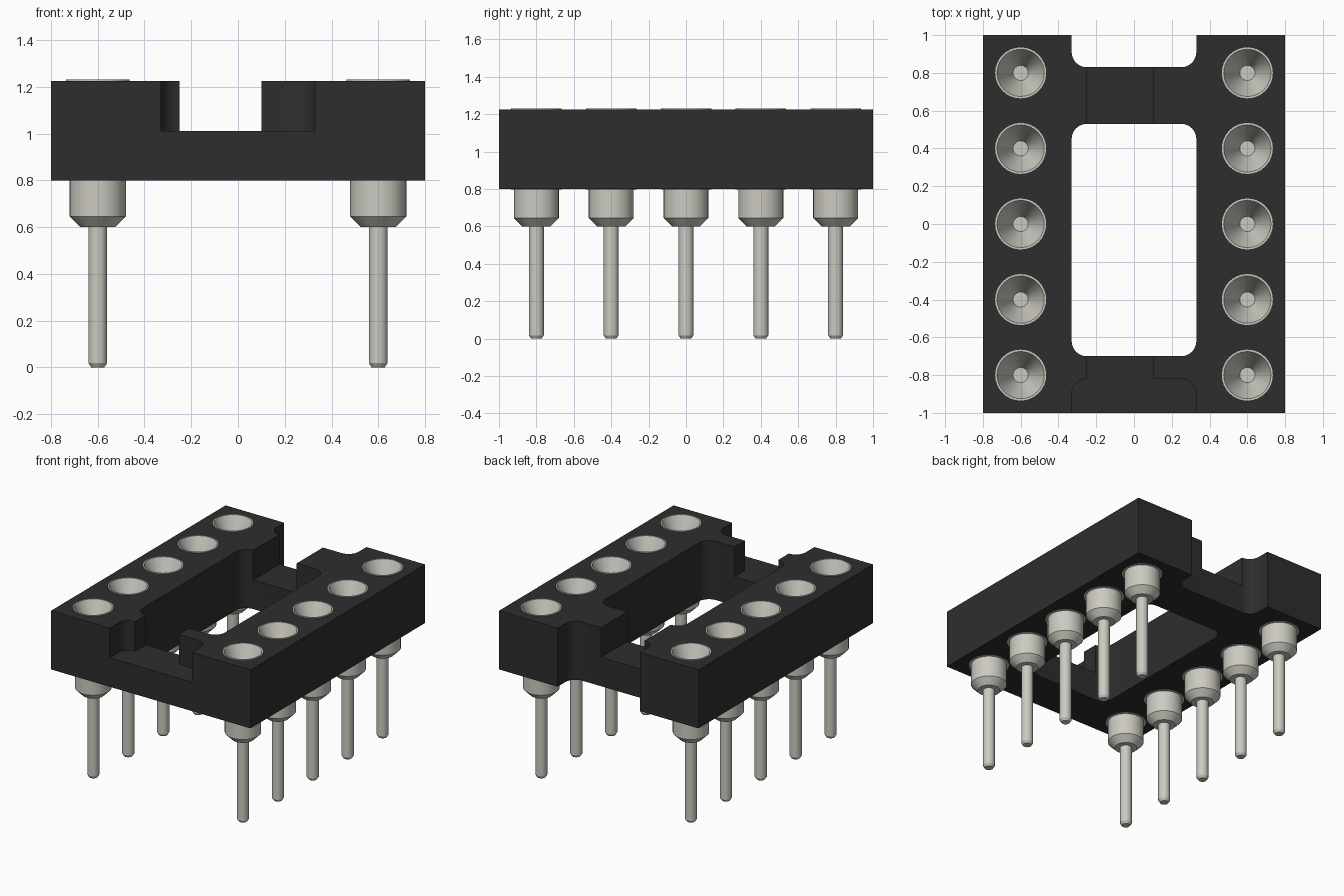
import bpy, bmesh, math
from mathutils import Matrix

cube = bpy.data.objects.get("Cube")
if cube:
    bpy.data.objects.remove(cube, do_unlink=True)


def material(name, rgb):
    mat = bpy.data.materials.new(name)
    mat.use_nodes = True
    mat.diffuse_color = (*rgb, 1)
    mat.node_tree.nodes["Principled BSDF"].inputs["Base Color"].default_value = (*rgb, 1)
    return mat


black = material("black plastic", (0.027, 0.027, 0.027))
metal = material("pale tin metal", (0.60, 0.59, 0.53))


def add_object(name, bm, mat=None):
    bmesh.ops.recalc_face_normals(bm, faces=bm.faces)
    mesh = bpy.data.meshes.new(name)
    bm.to_mesh(mesh)
    bm.free()
    if mat:
        mesh.materials.append(mat)
    obj = bpy.data.objects.new(name, mesh)
    bpy.context.collection.objects.link(obj)
    return obj


def select_only(obj):
    bpy.ops.object.select_all(action='DESELECT')
    obj.select_set(True)
    bpy.context.view_layer.objects.active = obj


def block(name, x0, x1, y0, y1, z0, z1, mat=None, radius=0):
    """Box whose upright edges can be rounded."""
    bm = bmesh.new()
    bmesh.ops.create_cube(bm, size=1)
    for v in bm.verts:
        v.co.x = x1 if v.co.x > 0 else x0
        v.co.y = y1 if v.co.y > 0 else y0
        v.co.z = z1 if v.co.z > 0 else z0
    if radius:
        upright = [e for e in bm.edges if abs(e.verts[0].co.z - e.verts[1].co.z) > 0.01]
        bmesh.ops.bevel(bm, geom=upright, offset=radius, segments=8,
                        profile=0.5, affect='EDGES')
    return add_object(name, bm, mat)


def cut(target, cutter):
    cutter.hide_render = True
    mod = target.modifiers.new("cut", 'BOOLEAN')
    mod.operation = 'DIFFERENCE'
    mod.solver = 'EXACT'
    mod.object = cutter
    select_only(target)
    bpy.ops.object.modifier_apply(modifier=mod.name)
    bpy.data.objects.remove(cutter, do_unlink=True)


# Socket body: window, back notch, front recess and offset lengthwise channel
BASE, TOP, STEP = 0.8, 1.225, 1.01
body = block("socket_body", -0.8, 0.8, -1, 1, BASE, TOP, black)
cut(body, block("window_cutter", -0.33, 0.33, -0.7, 0.53, 0.5, 1.5, radius=0.08))
cut(body, block("back_notch_cutter", -0.33, 0.33, 0.83, 1.5, 0.5, 1.5, radius=0.08))
cut(body, block("front_recess_cutter", -0.33, 0.33, -1.5, -0.82, STEP, 1.5, radius=0.08))
cut(body, block("channel_cutter", -0.25, 0.1, -1.2, 1.2, STEP, 1.6))

# Bores for the pins
positions = [(x, y) for x in (-0.6, 0.6) for y in (-0.8, -0.4, 0, 0.4, 0.8)]
bm = bmesh.new()
for x, y in positions:
    bmesh.ops.create_cone(bm, cap_ends=True, segments=32, radius1=0.13, radius2=0.13,
                          depth=1, matrix=Matrix.Translation((x, y, 1)))
cut(body, add_object("bore_cutter", bm))
select_only(body)
bpy.ops.object.shade_smooth_by_angle(angle=math.radians(30))

# Turned pin: funnel, rim, shoulder, collar, taper and leg
profile = [(0, 1.03), (0.04, 1.03), (0.125, 1.23), (0.135, 1.23), (0.135, 0.798),
           (0.12, 0.798), (0.12, 0.645), (0.075, 0.6), (0.04, 0.6),
           (0.04, 0.018), (0.028, 0), (0, 0)]
bm = bmesh.new()
verts = [bm.verts.new((r, 0, z)) for r, z in profile]
edges = [bm.edges.new(pair) for pair in zip(verts, verts[1:])]
bmesh.ops.spin(bm, geom=verts + edges, cent=(0, 0, 0), axis=(0, 0, 1),
               angle=math.tau, steps=32, use_merge=True)
bmesh.ops.remove_doubles(bm, verts=bm.verts, dist=0.0001)
pin = add_object("pin_1", bm, metal)
select_only(pin)
bpy.ops.object.shade_smooth_by_angle(angle=math.radians(30))

for i, (x, y) in enumerate(positions):
    obj = pin
    if i:
        obj = bpy.data.objects.new(f"pin_{i + 1}", pin.data)
        bpy.context.collection.objects.link(obj)
    obj.location = (x, y, 0)
